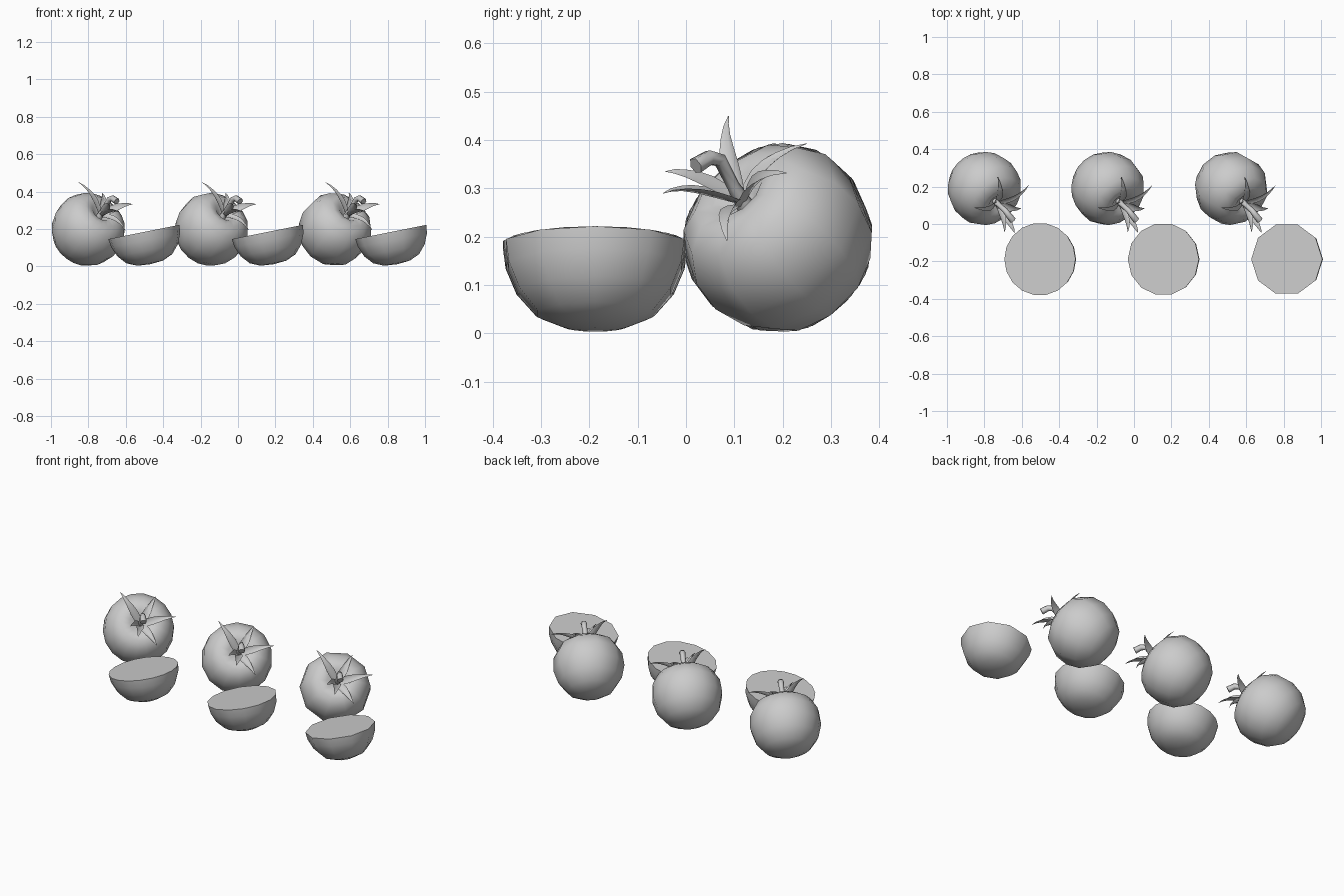
import bpy, bmesh
from math import cos, sin, tau
from mathutils import Vector

if "Cube" in bpy.data.objects:
    bpy.data.objects.remove(bpy.data.objects["Cube"])

STEM_AXIS = Vector((0.51, -0.58, 0.64)).normalized()   # whole fruit leans to front right
CUT_AXIS = Vector((-0.2, 0, 1)).normalized()           # cut face rises to the right

WHOLE = [(0, -.180), (.070, -.173), (.130, -.143), (.175, -.085), (.196, -.010),
         (.190, .065), (.155, .125), (.105, .155), (.060, .148), (.025, .120), (0, .110)]
HALF = [(0, -.176), (.070, -.170), (.125, -.146), (.165, -.100), (.188, -.045), (.194, 0)]


def add_mesh(name, bm, loc):
    me = bpy.data.meshes.new(name)
    bm.to_mesh(me)
    bm.free()
    ob = bpy.data.objects.new(name, me)
    ob.location = loc
    bpy.context.collection.objects.link(ob)
    return ob


def lathe(name, profile, axis, sides, loc, cap=False):
    """Spin a (radius, height) profile about an axis; optionally close with a flat sharp cap."""
    bm = bmesh.new()
    rot = Vector((0, 0, 1)).rotation_difference(axis)
    rings = []
    for r, h in profile:
        n = 1 if r == 0 else sides
        rings.append([bm.verts.new(rot @ Vector((r * cos(tau * i / n), r * sin(tau * i / n), h)))
                      for i in range(n)])
    for a, b in zip(rings, rings[1:]):
        for i in range(sides):
            j = (i + 1) % sides
            quad = [a[i % len(a)], a[j % len(a)], b[j % len(b)], b[i % len(b)]]
            bm.faces.new(list(dict.fromkeys(quad))).smooth = True
    if cap:
        face = bm.faces.new(rings[-1])
        for e in face.edges:
            e.smooth = False
    bmesh.ops.recalc_face_normals(bm, faces=bm.faces)
    return add_mesh(name, bm, loc)


# Leafy crown: tapered, folded strips along arcs from the dimple to each tip
CROWN = Vector((.065, -.075, .074))
TIPS = [(-.05, -.105, .255), (.24, .015, .137), (.075, .058, .198),
        (.20, -.108, -.003), (.11, -.235, .14), (.165, -.24, .095)]
WIDTHS = [.010, .020, .022, .018, .012, .007, .001]


def crown(name, loc):
    bm = bmesh.new()
    for t in TIPS:
        tip = Vector(t)
        ctrl = (CROWN + tip) / 2 + STEM_AXIS * .055
        rows = []
        for k, w in enumerate(WIDTHS):
            u = k / (len(WIDTHS) - 1)
            p = CROWN * (1 - u) ** 2 + ctrl * 2 * u * (1 - u) + tip * u * u
            d = (ctrl - CROWN) * (1 - u) + (tip - ctrl) * u
            side = d.cross(STEM_AXIS).normalized() * w
            up = side.cross(d).normalized() * w * .35
            rows.append([bm.verts.new(q) for q in (p - side + up, p - up, p + side + up)])
        for a, b in zip(rows, rows[1:]):
            for i in range(2):
                bm.faces.new((a[i], a[i + 1], b[i + 1], b[i])).smooth = True
    return add_mesh(name, bm, loc)


# Bent stalk: bevelled path
def stalk(name, loc):
    cu = bpy.data.curves.new(name, 'CURVE')
    cu.dimensions = '3D'
    cu.bevel_depth = .015
    cu.bevel_resolution = 1
    cu.use_fill_caps = True
    sp = cu.splines.new('POLY')
    path = [(.055, -.065, .06, 1.3), (.085, -.095, .11, .9), (.115, -.122, .163, 1),
            (.132, -.145, .169, 1.1), (.155, -.173, .152, 1.2)]
    sp.points.add(len(path) - 1)
    for pt, (x, y, z, r) in zip(sp.points, path):
        pt.co = (x, y, z, 1)
        pt.radius = r
    ob = bpy.data.objects.new(name, cu)
    ob.location = loc
    bpy.context.collection.objects.link(ob)


# Three pairs of whole and halved tomato, coarser towards the right
for i, sides in enumerate((18, 14, 10)):
    dx = i * .66
    c = (-.803 + dx, .193, .195)
    lathe(f"tomato_{i + 1}", WHOLE, STEM_AXIS, sides, c)
    crown(f"leaf_crown_{i + 1}", c)
    stalk(f"stalk_{i + 1}", c)
    lathe(f"half_tomato_{i + 1}", HALF, CUT_AXIS, sides, (-.503 + dx, -.188, .184), cap=True)
